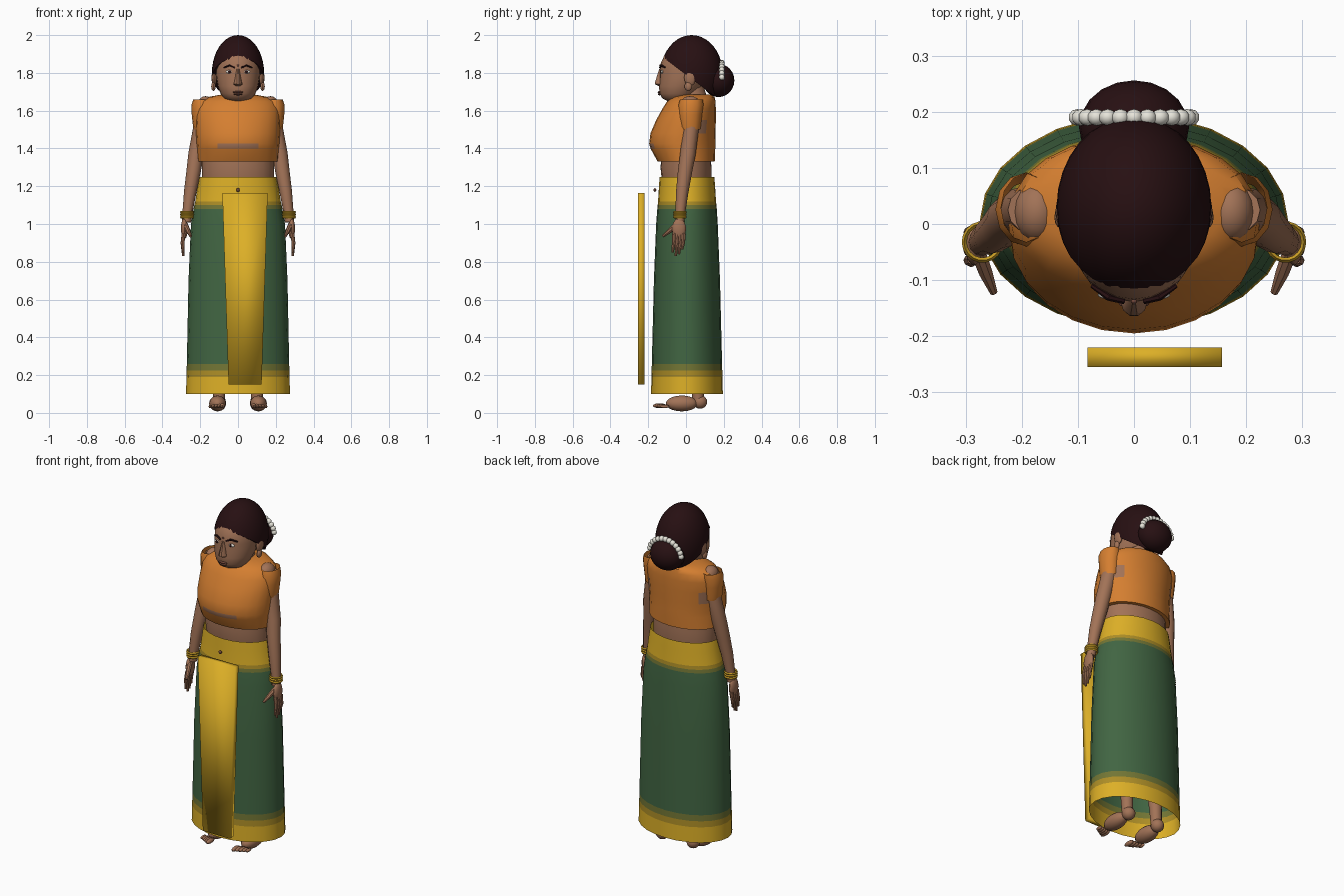
import bpy, bmesh, math
from mathutils import Vector, Matrix

if "Cube" in bpy.data.objects:
    bpy.data.objects.remove(bpy.data.objects["Cube"])

COL = {"skin": (.36, .17, .095), "orange": (.66, .21, .03), "yellow": (.72, .43, .02),
       "mustard": (.42, .27, .02), "olive": (.17, .18, .035), "green": (.053, .13, .055),
       "hair": (.020, .005, .006), "white": (.8, .78, .7), "dark skin": (.16, .06, .04),
       "gold": (.62, .36, .02)}
MAT = {}
for k, c in COL.items():
    MAT[k] = bpy.data.materials.new(k)
    MAT[k].diffuse_color = (*c, 1)


def finish(name, bm, mats, rule=None, angle=40):
    bmesh.ops.recalc_face_normals(bm, faces=bm.faces)
    if rule:
        for f in bm.faces:
            f.material_index = rule(f.calc_center_median())
    me = bpy.data.meshes.new(name)
    bm.to_mesh(me)
    bm.free()
    for m in mats.split(","):
        me.materials.append(MAT[m])
    ob = bpy.data.objects.new(name, me)
    bpy.context.collection.objects.link(ob)
    bpy.ops.object.select_all(action='DESELECT')
    ob.select_set(True)
    bpy.context.view_layer.objects.active = ob
    bpy.ops.object.shade_smooth_by_angle(angle=math.radians(angle))
    return ob


def skin_rings(bm, rings, caps):
    n = len(rings[0])
    vs = [[bm.verts.new(p) for p in r] for r in rings]
    for a, b in zip(vs, vs[1:]):
        for i in range(n):
            bm.faces.new((a[i], a[(i + 1) % n], b[(i + 1) % n], b[i]))
    if caps:
        bm.faces.new(vs[0])
        bm.faces.new(vs[-1])


# horizontal oval rings: (z, half width, front y, back y)
def loft(name, rows, mats, n=24, caps=True, rule=None, cx=0):
    bm = bmesh.new()
    ang = [2 * math.pi * i / n for i in range(n)]
    skin_rings(bm, [[(cx + rx * math.cos(a), (f + b) / 2 + (b - f) / 2 * math.sin(a), z)
                     for a in ang] for z, rx, f, b in rows], caps)
    return finish(name, bm, mats, rule)


# round limbs along points (x, y, z, radius)
def limb(name, paths, mat, s=1, n=12):
    bm = bmesh.new()
    for path in paths:
        pts = [Vector((p[0] * s, p[1], p[2])) for p in path]
        rings = []
        for i, p in enumerate(pts):
            d = (pts[min(i + 1, len(pts) - 1)] - pts[max(i - 1, 0)]).normalized()
            q = Vector((0, 0, -1)).rotation_difference(d)
            r = path[i][3]
            rings.append([p + q @ Vector((r * math.cos(t), r * math.sin(t), 0))
                          for t in (2 * math.pi * k / n for k in range(n))])
        skin_rings(bm, rings, True)
    return finish(name, bm, mat)


# group of ellipsoids: (centre, radii)
def balls(name, items, mat, u=16, v=10):
    bm = bmesh.new()
    for c, r in items:
        bmesh.ops.create_uvsphere(bm, u_segments=u, v_segments=v, radius=1,
                                  matrix=Matrix.Translation(c) @ Matrix.Diagonal((*r, 1)))
    return finish(name, bm, mat)


# long skirt with striped borders
def skirt_rule(c):
    if c.z < .19 or c.z > 1.12:
        return 0
    if c.z < .225 or c.z > 1.10:
        return 1
    return 2 if c.z < .26 or c.z > 1.08 else 3


loft("skirt", [(.10, .275, -.185, .195), (.19, .273, -.183, .193), (.225, .272, -.182, .192),
               (.26, .271, -.181, .191), (.7, .262, -.17, .18), (1.0, .249, -.158, .168),
               (1.08, .235, -.152, .163), (1.10, .231, -.150, .161), (1.12, .226, -.148, .159),
               (1.20, .214, -.143, .154), (1.25, .205, -.14, .15)],
     "yellow,mustard,olive,green", caps=False, rule=skirt_rule)

# hanging front pleat panel
bm = bmesh.new()
skin_rings(bm, [[(a, -.255, z), (b, -.255, z), (b, -.22, z), (a, -.22, z)]
                for z, a, b in ((.15, -.05, .125), (1.165, -.083, .157))], True)
finish("front_panel", bm, "yellow", angle=180)

# waist, navel, neck
loft("waist", [(1.15, .18, -.12, .13), (1.25, .19, -.13, .135), (1.30, .19, -.135, .135),
               (1.36, .19, -.13, .13)], "skin")
balls("navel_stud", [((0, -.165, 1.18), (.01, .008, .01))], "dark skin", 10, 6)
limb("neck", [[(0, .05, 1.60, .08), (0, .03, 1.70, .07), (0, .02, 1.76, .065)]], "skin")


# cropped blouse with bare patches under the bust and arms
def blouse_rule(c):
    front = 1.40 < c.z < 1.425 and c.y < -.12 and abs(c.x) < .13
    side = 1.48 < c.z < 1.55 and 0 < c.y < .10 and abs(c.x) > .15
    return int(front or side)


loft("blouse", [(1.33, .215, -.15, .152), (1.40, .217, -.188, .155), (1.425, .219, -.195, .155),
                (1.48, .222, -.188, .156), (1.55, .224, -.158, .158), (1.61, .222, -.125, .158),
                (1.65, .205, -.10, .156), (1.672, .16, -.075, .152), (1.685, .09, -.04, .13)],
     "orange,skin", rule=blouse_rule)

# head and face
loft("head", [(1.65, .045, -.095, .0), (1.665, .075, -.125, .03), (1.69, .092, -.14, .06),
              (1.73, .107, -.143, .09), (1.77, .114, -.139, .12), (1.81, .118, -.139, .14),
              (1.85, .118, -.134, .15), (1.89, .108, -.116, .14), (1.93, .085, -.08, .11)],
     "skin")
loft("nose", [(1.73, .014, -.145, -.11), (1.74, .024, -.165, -.11), (1.755, .019, -.164, -.11),
              (1.82, .009, -.143, -.11)], "skin", n=10)
balls("lips", [((0, -.141, 1.698), (.028, .009, .006)), ((0, -.14, 1.687), (.024, .009, .006))],
      "dark skin", 12, 6)
balls("forehead_dot", [((0, -.138, 1.84), (.006, .004, .006))], "dark skin", 10, 6)
balls("eyes", [((s * .045, -.126, 1.806), (.02, .008, .009)) for s in (-1, 1)], "white", 12, 8)
balls("pupils", [((s * .045, -.132, 1.806), (.008, .004, .008)) for s in (-1, 1)], "hair", 10, 6)
limb("eyebrows", [[(s * .018, -.138, 1.828, .005), (s * .045, -.131, 1.840, .006),
                   (s * .075, -.110, 1.828, .004)] for s in (-1, 1)], "hair", n=6)

# swept-back hair, trimmed along a slanted hairline
bm = bmesh.new()
bmesh.ops.create_uvsphere(bm, u_segments=32, v_segments=20, radius=1,
                          matrix=Matrix.Translation((0, .03, 1.80)) @ Matrix.Diagonal((.138, .163, .2, 1)))
bmesh.ops.bisect_plane(bm, geom=bm.verts[:] + bm.edges[:] + bm.faces[:], plane_co=(0, -.12, 1.88),
                       plane_no=(0, .75, 1), clear_inner=True)
bmesh.ops.holes_fill(bm, edges=[e for e in bm.edges if e.is_boundary], sides=0)
finish("hair", bm, "hair")
balls("hair_bun", [((0, .172, 1.76), (.098, .084, .088))], "hair", 20, 12)
balls("flower_garland", [((.102 * math.cos(t), .19, 1.765 + .088 * math.sin(t)), (.016, .015, .016))
                         for t in (math.radians(8 + 164 * i / 12) for i in range(13))], "white", 10, 8)

for s, side in ((1, "right"), (-1, "left")):
    # ears
    balls(side + "_ear", [((s * .126, .022, 1.775), (.014, .032, .045)),
                          ((s * .13, .012, 1.728), (.012, .02, .024))], "skin", 12, 8)
    # shoulder, sleeve and arm
    balls(side + "_shoulder", [((s * .172, .022, 1.63), (.042, .055, .047))], "skin")
    loft(side + "_sleeve", [(1.50, .043, -.03, .075), (1.515, .046, -.035, .078),
                            (1.58, .053, -.04, .085), (1.63, .055, -.04, .092),
                            (1.658, .045, -.032, .09)], "orange", n=12, caps=False, cx=s * .192)
    limb(side + "_arm", [[(.185, .025, 1.64, .04), (.197, .025, 1.5, .042), (.222, .01, 1.37, .041),
                          (.235, -.005, 1.28, .038), (.253, -.02, 1.17, .033),
                          (.268, -.03, 1.06, .026), (.272, -.033, 1.01, .024)]], "skin", s)
    # bangles
    bm = bmesh.new()
    for z in (1.037, 1.05, 1.063):
        skin_rings(bm, [[(s * .270 + r * math.cos(t), -.032 + r * math.sin(t), z + h)
                         for t in (2 * math.pi * k / 18 for k in range(18))]
                        for r, h in ((.028, 0), (.033, -.007), (.037, 0), (.033, .007), (.028, 0))], False)
    finish(side + "_bangles", bm, "gold")
    # hand
    balls(side + "_palm", [((s * .284, -.037, .975), (.018, .037, .055))], "skin")
    limb(side + "_fingers", [[(.287, -.037 + o, .95, .011), (.294, -.04 + o, .90, .010),
                              (.29, -.046 + o, z, .006)]
                             for o, z in ((-.025, .85), (-.008, .83), (.009, .84), (.025, .865))]
         + [[(.28, -.045, 1.0, .014), (.265, -.085, .965, .013), (.25, -.122, .935, .007)]],
         "skin", s, 8)
    # leg and foot
    limb(side + "_leg", [[(.10, .02, 1.15, .08), (.10, .02, .75, .075), (.10, .03, .55, .05),
                          (.10, .045, .38, .056), (.10, .06, .16, .034), (.10, .065, .06, .03)]],
         "skin", s)
    balls(side + "_foot", [((s * .10, .075, .058), (.036, .037, .036)),
                           ((s * .108, -.022, .05), (.045, .085, .042))], "skin")
    balls(side + "_toes", [((s * (.083 + .016 * i), -.14 + .007 * i, .038 - .001 * i),
                            (.013 - .001 * i, .036 - .003 * i, .013 - .001 * i))
                           for i in range(5)], "skin", 10, 6)

for m in bpy.data.materials:
    if m.users and not m.is_grease_pencil:
        m.use_nodes = True
        m.node_tree.nodes["Principled BSDF"].inputs["Base Color"].default_value = m.diffuse_color
